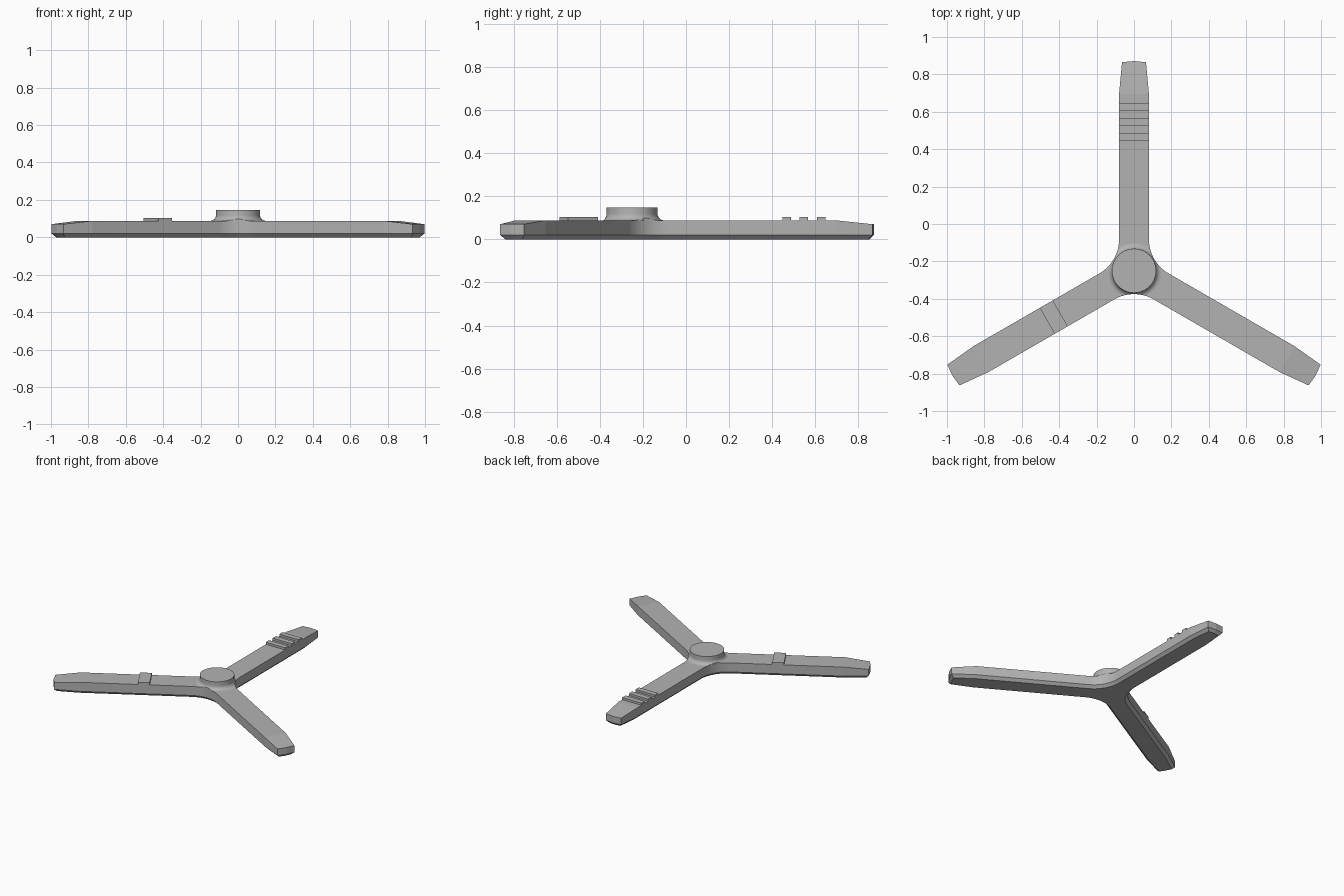
import bpy, bmesh
from math import sin, cos, pi, radians, sqrt
from mathutils import Vector, Matrix

cube = bpy.data.objects.get("Cube")
if cube:
    bpy.data.objects.remove(cube)

HUB = Vector((0, -0.25, 0))
HALF, TIP_HALF = 0.08, 0.064      # arm half widths
TAPER, LENGTH = 0.944, 1.115      # distances from the hub centre
TOP, TIP_TOP, CHAMFER = 0.088, 0.07, 0.02
FILLET, STEPS = 0.21, 16          # rounded corner between arms
ARMS = (90, 210, 330)

grey = bpy.data.materials.new("Grey plastic")
grey.use_nodes = True
colour = (0.45, 0.45, 0.45, 1)
grey.diffuse_color = colour
grey.node_tree.nodes["Principled BSDF"].inputs["Base Color"].default_value = colour


def make(name, bm, angle):
    bmesh.ops.recalc_face_normals(bm, faces=bm.faces)
    mesh = bpy.data.meshes.new(name)
    bm.to_mesh(mesh)
    bm.free()
    mesh.materials.append(grey)
    ob = bpy.data.objects.new(name, mesh)
    bpy.context.collection.objects.link(ob)
    bpy.ops.object.select_all(action='DESELECT')
    ob.select_set(True)
    bpy.context.view_layer.objects.active = ob
    bpy.ops.object.shade_smooth_by_angle(angle=radians(angle))
    return ob


def place(degrees):
    return Matrix.Translation(HUB) @ Matrix.Rotation(radians(degrees), 4, 'Z')


def outline():
    """Three-armed outline, counter-clockwise, one arm and one corner at a time."""
    pts = []
    for a in ARMS:
        arm = [(TAPER, -HALF), (LENGTH, -TIP_HALF), (LENGTH + 0.006, 0),
               (LENGTH, TIP_HALF), (TAPER, HALF)]
        pts += [place(a) @ Vector((x, y, 0)) for x, y in arm]
        centre = 2 * (HALF + FILLET) / sqrt(3)
        for i in range(STEPS + 1):
            t = pi + pi / 6 - pi / 3 * i / STEPS
            p = Vector((centre + FILLET * cos(t), FILLET * sin(t), 0))
            pts.append(place(a + 60) @ p)
    return pts


def prism(z0, z1):
    bm = bmesh.new()
    low = [bm.verts.new((p.x, p.y, z0)) for p in outline()]
    high = [bm.verts.new((p.x, p.y, z1)) for p in outline()]
    bottom = bm.faces.new(low[::-1])
    top = bm.faces.new(high)
    for i in range(len(low)):
        j = (i + 1) % len(low)
        bm.faces.new((low[i], low[j], high[j], high[i]))
    bm.normal_update()
    return bm, bottom, top, high


# Three-armed body: sloped tips and a chamfered underside
bm, bottom, top, high = prism(CHAMFER, TOP)
per_arm = len(high) // 3
for k in range(3):
    v = high[k * per_arm:k * per_arm + 5]
    face = next(f for f in v[0].link_faces if v[4] in f.verts)
    bmesh.utils.face_split(face, v[0], v[4])
    for tip in v[1:4]:
        tip.co.z = TIP_TOP
bmesh.ops.inset_region(bm, faces=[bottom], thickness=0.02, use_even_offset=True)
for v in bottom.verts:
    v.co.z = 0
make("three_arm_body", bm, 5)

# Round hub with a flared foot, trimmed to the body outline
R, HIGH, FLARE = 0.118, 0.147, 0.03
profile = [(0, HIGH), (R, HIGH)]
for i in range(9):
    t = pi + pi / 2 * i / 8
    profile.append((R + FLARE + FLARE * cos(t), TOP + FLARE + FLARE * sin(t)))
profile.append((0, TOP))
bm = bmesh.new()
verts = [bm.verts.new((HUB.x + r, HUB.y, z)) for r, z in profile]
edges = [bm.edges.new(pair) for pair in zip(verts, verts[1:])]
bmesh.ops.spin(bm, geom=verts + edges, cent=HUB, axis=(0, 0, 1),
               angle=2 * pi, steps=64, use_merge=True)
bmesh.ops.remove_doubles(bm, verts=bm.verts, dist=0.0001)
hub = make("flared_hub", bm, 30)
cutter = make("outline_cutter", prism(0, 0.3)[0], 5)
cutter.hide_render = True
trim = hub.modifiers.new("Trim", 'BOOLEAN')
trim.operation, trim.solver, trim.object = 'INTERSECT', 'EXACT', cutter
bpy.context.view_layer.objects.active = hub
bpy.ops.object.modifier_apply(modifier="Trim")
bpy.data.objects.remove(cutter)


# Raised bars across the arms
def bar(name, degrees, start, end):
    z0, z1 = TOP - 0.002, 0.104
    bm = bmesh.new()
    bmesh.ops.create_cube(bm, size=1)
    box = (Matrix.Translation(((start + end) / 2, 0, (z0 + z1) / 2))
           @ Matrix.Diagonal((end - start, 2 * HALF, z1 - z0, 1)))
    bm.transform(place(degrees) @ box)
    make(name, bm, 5)


for n in range(3):
    start = 0.697 + 0.08 * n
    bar(f"grip_ridge_{n + 1}", ARMS[0], start, start + 0.039)
bar("raised_pad", ARMS[1], 0.455, 0.536)
